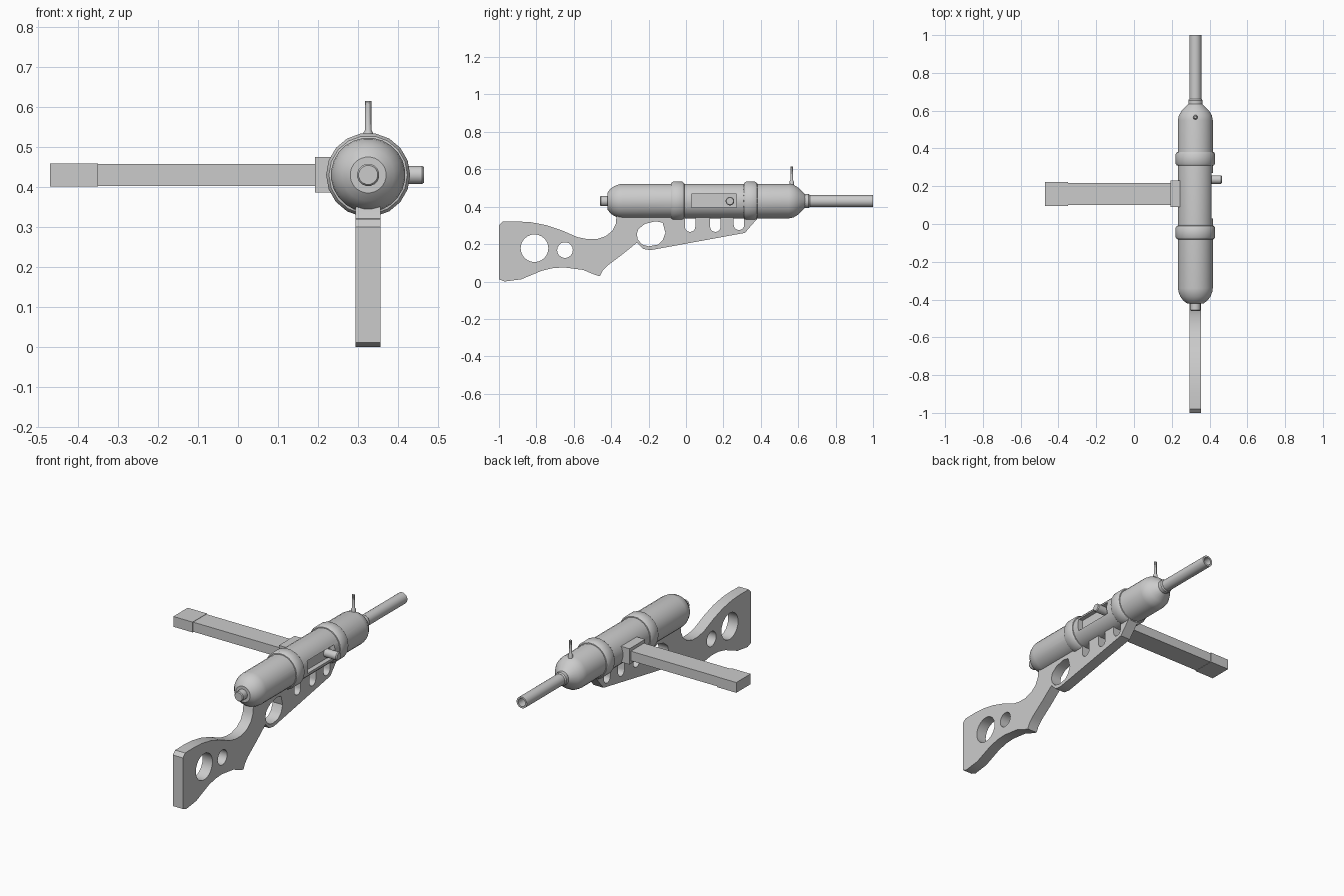
import bpy, bmesh, math
from mathutils import Matrix, Vector

cube = bpy.data.objects.get("Cube")
if cube:
    bpy.data.objects.remove(cube, do_unlink=True)

AXIS_X, AXIS_Z = 0.325, 0.43

grey = bpy.data.materials.new("plain grey")
grey.use_nodes = True
grey.diffuse_color = (0.6, 0.6, 0.6, 1)
grey.node_tree.nodes["Principled BSDF"].inputs["Base Color"].default_value = (0.6, 0.6, 0.6, 1)


def add_object(name, mesh):
    ob = bpy.data.objects.new(name, mesh)
    bpy.context.collection.objects.link(ob)
    if not mesh.materials:
        mesh.materials.append(grey)
    return ob


def smooth(ob, angle=35):
    bpy.ops.object.select_all(action="DESELECT")
    ob.select_set(True)
    bpy.context.view_layer.objects.active = ob
    bpy.ops.object.shade_smooth_by_angle(angle=math.radians(angle))


def lathe(name, profile, sides=24, origin=(AXIS_X, 0, AXIS_Z), axis="Y"):
    """Turn (distance, radius) pairs around an axis, capping both ends."""
    bm = bmesh.new()
    rings = []
    for d, r in profile:
        ring = []
        for i in range(sides):
            a = math.tau * (i + 0.5) / sides
            u, v = r * math.sin(a), r * math.cos(a)
            p = {"X": (d, u, v), "Y": (u, d, v), "Z": (u, v, d)}[axis]
            ring.append(bm.verts.new(Vector(p) + Vector(origin)))
        rings.append(ring)
    for a, b in zip(rings, rings[1:]):
        for i in range(sides):
            j = (i + 1) % sides
            bm.faces.new((a[i], a[j], b[j], b[i]))
    bm.faces.new(rings[0])
    bm.faces.new(rings[-1])
    bmesh.ops.recalc_face_normals(bm, faces=bm.faces)
    mesh = bpy.data.meshes.new(name)
    bm.to_mesh(mesh)
    bm.free()
    ob = add_object(name, mesh)
    smooth(ob)
    return ob


def box(name, low, high):
    low, high = Vector(low), Vector(high)
    bm = bmesh.new()
    bmesh.ops.create_cube(bm, size=1, matrix=Matrix.Translation((low + high) / 2)
                          @ Matrix.Diagonal((*(high - low), 1)))
    mesh = bpy.data.meshes.new(name)
    bm.to_mesh(mesh)
    bm.free()
    return add_object(name, mesh)


# Receiver tube with rounded rear and tapered nose
receiver = lathe("receiver", [(-0.42, 0.045), (-0.405, 0.065), (-0.385, 0.08), (-0.36, 0.09),
                              (-0.34, 0.093), (0.55, 0.093), (0.575, 0.088),
                              (0.6, 0.073), (0.635, 0.038)])

# Side port cut into the receiver
cutter = box("port_cutter", (0.385, 0.03, 0.397), (0.5, 0.27, 0.468))
cutter.hide_render = True
cutter.hide_viewport = True
cut = receiver.modifiers.new("port", "BOOLEAN")
cut.operation = "DIFFERENCE"
cut.solver = "EXACT"
cut.object = cutter
bpy.context.view_layer.update()
mesh = bpy.data.meshes.new_from_object(
    receiver.evaluated_get(bpy.context.evaluated_depsgraph_get()))
receiver.modifiers.clear()
receiver.data = mesh
bpy.data.objects.remove(cutter, do_unlink=True)
smooth(receiver)

# Collars around the receiver
for name, y in (("rear_collar", -0.045), ("front_collar", 0.345)):
    lathe(name, [(y - 0.037, 0.09), (y - 0.035, 0.098), (y - 0.025, 0.105),
                 (y + 0.025, 0.105), (y + 0.035, 0.098), (y + 0.037, 0.09)], 18)

# Rear button, barrel sleeve and hollow barrel
lathe("rear_button", [(-0.46, 0.024), (-0.455, 0.028), (-0.41, 0.028)], 16)
lathe("barrel_sleeve", [(0.62, 0.038), (0.655, 0.038), (0.662, 0.033)], 20)
lathe("barrel", [(0.64, 0.032), (1.0, 0.032), (1.0, 0.022), (0.9, 0.022)], 20)

# Cocking handle and front sight
lathe("cocking_handle", [(0.36, 0.023), (0.46, 0.023), (0.465, 0.019)], 16,
      (0, 0.235, AXIS_Z), "X")
lathe("front_sight", [(0.5, 0.012), (0.535, 0.012), (0.542, 0.008), (0.615, 0.008)], 10,
      (AXIS_X, 0.565, 0), "Z")

# Side magazine with its housing and end piece
box("magazine_housing", (0.192, 0.09, 0.386), (0.29, 0.23, 0.475))
box("magazine", (-0.36, 0.1, 0.403), (0.2, 0.218, 0.457))
box("magazine_end", (-0.47, 0.095, 0.401), (-0.35, 0.223, 0.459))


# Flat stock and frame, drawn from the side with its holes
def circle(y, z, r, n=24):
    return [(y + r * math.cos(math.tau * i / n), z + r * math.sin(math.tau * i / n))
            for i in range(n)]


def slot(y, bottom, r=0.028):
    arc = [(y - r * math.cos(math.pi * i / 8), bottom + r - r * math.sin(math.pi * i / 8))
           for i in range(9)]
    return arc + [(y + r, 0.35), (y - r, 0.35)]


outline = [(-1, 0.3), (-0.98, 0.32), (-0.9, 0.321), (-0.83, 0.317), (-0.75, 0.302),
           (-0.67, 0.276), (-0.58, 0.237), (-0.53, 0.227), (-0.48, 0.226), (-0.43, 0.242),
           (-0.395, 0.27), (-0.375, 0.31), (-0.37, 0.37), (0.38, 0.37), (0.38, 0.335),
           (0.315, 0.26), (-0.15, 0.175), (-0.19, 0.168), (-0.23, 0.174), (-0.262, 0.208),
           (-0.34, 0.145), (-0.42, 0.085), (-0.445, 0.058), (-0.46, 0.028), (-0.485, 0.035),
           (-0.55, 0.062), (-0.65, 0.075), (-0.71, 0.072), (-0.77, 0.058), (-0.88, 0.012),
           (-0.97, 0), (-1, 0.012)]
trigger_hole = [(-0.255, 0.28), (-0.22, 0.308), (-0.165, 0.322), (-0.125, 0.315),
                (-0.11, 0.26), (-0.125, 0.22), (-0.15, 0.197), (-0.2, 0.188),
                (-0.235, 0.198), (-0.258, 0.225), (-0.263, 0.255)]
curve = bpy.data.curves.new("stock_outline", "CURVE")
curve.dimensions = "2D"
curve.fill_mode = "BOTH"
curve.extrude = 0.031
for points in (outline, circle(-0.81, 0.178, 0.074), circle(-0.647, 0.168, 0.042, 18),
               trigger_hole, slot(0.022, 0.265), slot(0.157, 0.265), slot(0.283, 0.275)):
    spline = curve.splines.new("POLY")
    spline.points.add(len(points) - 1)
    for p, (y, z) in zip(spline.points, points):
        p.co = (y, z, 0, 1)
    spline.use_cyclic_u = True
drawing = add_object("stock_drawing", curve)
bpy.context.view_layer.update()
mesh = bpy.data.meshes.new_from_object(
    drawing.evaluated_get(bpy.context.evaluated_depsgraph_get()))
bpy.data.objects.remove(drawing, do_unlink=True)
turn = Matrix.Rotation(math.pi / 2, 4, "Z") @ Matrix.Rotation(math.pi / 2, 4, "X")
mesh.transform(Matrix.Translation((AXIS_X, 0, 0)) @ turn)
bm = bmesh.new()
bm.from_mesh(mesh)
bmesh.ops.remove_doubles(bm, verts=bm.verts, dist=0.0005)
bmesh.ops.recalc_face_normals(bm, faces=bm.faces)
bm.to_mesh(mesh)
bm.free()
smooth(add_object("stock", mesh))
